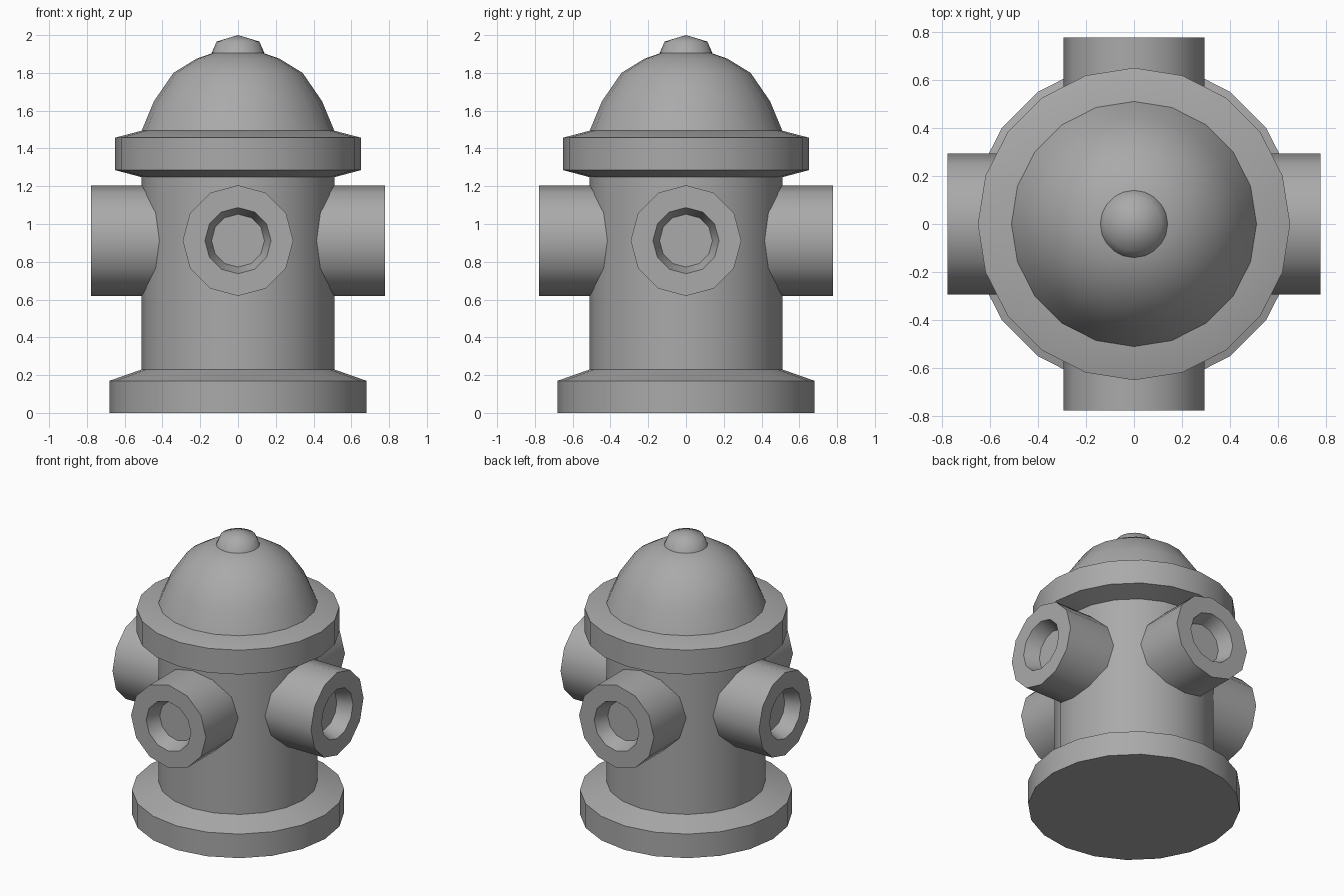
import bpy
import bmesh
from math import cos, sin, pi, radians
from mathutils import Matrix

cube = bpy.data.objects.get("Cube")
if cube:
    bpy.data.objects.remove(cube, do_unlink=True)

grey = bpy.data.materials.new("plain_grey")
grey.use_nodes = True
COLOUR = (0.4, 0.4, 0.4, 1)
grey.diffuse_color = COLOUR
grey.node_tree.nodes["Principled BSDF"].inputs["Base Color"].default_value = COLOUR


def lathe(name, profile, sides, smooth_angle, matrix=Matrix()):
    """Turn a (radius, height) profile around z; zero radius closes to a point."""
    bm = bmesh.new()
    rings = []
    for r, z in profile:
        count = sides if r > 0 else 1
        rings.append([bm.verts.new((r * cos(2 * pi * i / sides),
                                    r * sin(2 * pi * i / sides), z))
                      for i in range(count)])
    for a, b in zip(rings, rings[1:]):
        for i in range(sides):
            j = (i + 1) % sides
            corners = [a[i % len(a)], a[j % len(a)], b[j % len(b)], b[i % len(b)]]
            bm.faces.new(list(dict.fromkeys(corners)))
    # Close open ends with flat caps
    for ring in (rings[0], rings[-1]):
        if len(ring) > 1:
            bm.faces.new(ring)
    bmesh.ops.recalc_face_normals(bm, faces=bm.faces)
    bm.transform(matrix)
    mesh = bpy.data.meshes.new(name)
    bm.to_mesh(mesh)
    bm.free()
    mesh.materials.append(grey)
    obj = bpy.data.objects.new(name, mesh)
    bpy.context.collection.objects.link(obj)
    bpy.ops.object.select_all(action='DESELECT')
    obj.select_set(True)
    bpy.context.view_layer.objects.active = obj
    bpy.ops.object.shade_smooth_by_angle(angle=radians(smooth_angle))
    return obj


SIDES = 20
BODY = 0.51

# Foot flange, barrel and collar in one turned piece
lathe("barrel", [(0.68, 0), (0.68, 0.17), (BODY, 0.23), (BODY, 1.248),
                 (0.65, 1.285), (0.65, 1.457), (BODY, 1.494)], SIDES, 35)

# Domed cap and top knob
lathe("dome", [(BODY, 1.494), (0.445, 1.65), (0.342, 1.8),
               (0.22, 1.875), (0.12, 1.91)], SIDES, 35)
lathe("knob", [(0.14, 1.905), (0.113, 1.966), (0, 2.0)], SIDES, 60)

# Four hose outlets, each with a tapered recess
OUTLET_Z = 0.912
outlet = [(0.293, 0.35), (0.293, 0.777), (0.175, 0.777), (0.14, 0.675)]
for k, side in enumerate(("left", "back", "right", "front")):
    turn = (Matrix.Translation((0, 0, OUTLET_Z))
            @ Matrix.Rotation(k * pi / 2, 4, 'Z')
            @ Matrix.Rotation(pi / 2, 4, 'Y'))
    lathe(side + "_outlet", outlet, 12, 35, turn)
